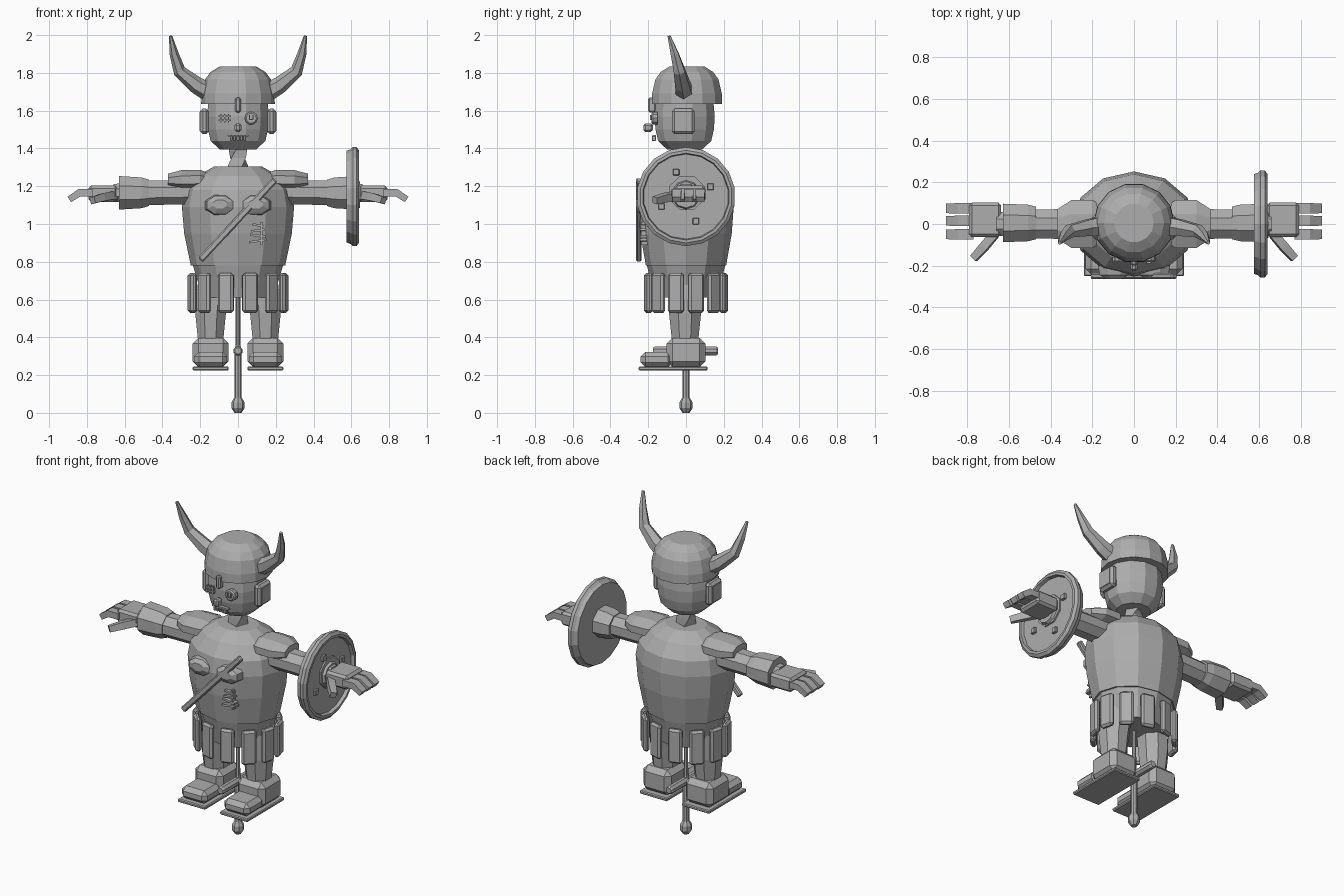
import bpy, bmesh
from math import cos, sin, pi, radians
from mathutils import Vector, Matrix

if "Cube" in bpy.data.objects:
    bpy.data.objects.remove(bpy.data.objects["Cube"], do_unlink=True)

gray = bpy.data.materials.new("plain_gray")
gray.use_nodes = True
gray.diffuse_color = (0.42, 0.42, 0.42, 1)
gray.node_tree.nodes["Principled BSDF"].inputs["Base Color"].default_value = gray.diffuse_color

X, Y, Z = Vector((1, 0, 0)), Vector((0, 1, 0)), Vector((0, 0, 1))
SIDES = (("left", 1), ("right", -1))


def finish(name, bm):
    bmesh.ops.recalc_face_normals(bm, faces=bm.faces)
    me = bpy.data.meshes.new(name)
    bm.to_mesh(me)
    bm.free()
    me.materials.append(gray)
    ob = bpy.data.objects.new(name, me)
    bpy.context.collection.objects.link(ob)
    return ob


def box(name, center, size, bevel=0.0, rot=None, taper=1.0):
    """Box with chamfered edges; taper scales its top."""
    bm = bmesh.new()
    bmesh.ops.create_cube(bm, size=1)
    for v in bm.verts:
        k = taper if v.co.z > 0 else 1
        v.co = Vector((v.co.x * size[0] * k, v.co.y * size[1] * k, v.co.z * size[2]))
    if bevel:
        bmesh.ops.bevel(bm, geom=bm.edges[:], offset=bevel, segments=1, affect='EDGES')
    m = Matrix.Translation(center) @ (rot.to_4x4() if rot else Matrix())
    bm.transform(m)
    return finish(name, bm)


def loft(name, rings, sides=8, axis=None, phase=0.0, twist=0.0):
    """Skin of rings (point, radius_u, radius_v) along a path."""
    bm = bmesh.new()
    pts = [Vector(r[0]) for r in rings]
    loops = []
    for i, (p, ru, rv) in enumerate(rings):
        t = axis or (pts[min(i + 1, len(pts) - 1)] - pts[max(i - 1, 0)]).normalized()
        ref = Z if abs(t.y) > 0.9 else Y
        u = ref.cross(t).normalized()
        v = t.cross(u)
        a0 = phase + twist * i
        loops.append([bm.verts.new(pts[i] + u * ru * cos(a0 + 2 * pi * k / sides)
                                   + v * rv * sin(a0 + 2 * pi * k / sides))
                      for k in range(sides)])
    for a, b in zip(loops, loops[1:]):
        for k in range(sides):
            j = (k + 1) % sides
            bm.faces.new((a[k], a[j], b[j], b[k]))
    bm.faces.new(loops[0])
    bm.faces.new(loops[-1])
    return finish(name, bm)


def lathe(name, profile, sides=12, y=0.0, sy=1.0, phase=0.0):
    """Upright turned form from (radius, height) pairs."""
    return loft(name, [((0, y, z), r, r * sy) for r, z in profile], sides, Z, phase)


# Torso, hips, neck
lathe("torso", [(.25, .78), (.285, .95), (.297, 1.09), (.28, 1.18), (.215, 1.255),
                (.125, 1.305)], 12, 0, .85)
lathe("hips", [(.19, .61), (.22, .72), (.24, .785)], 12, 0, .87)
loft("twisted_neck", [((0, 0, 1.27 + .04 * i), .062 - .004 * i, .062 - .004 * i)
                      for i in range(5)], 4, Z, 0, radians(25))

# Skirt slats in an oval ring
for i in range(12):
    a = radians(15 + 30 * i)
    box(f"skirt_slat_{i + 1}", (.25 * cos(a), .205 * sin(a), .635), (.035, .085, .21), .012,
        Matrix.Rotation(a, 3, 'Z'))

# Head and helmet
lathe("head", [(.10, 1.395), (.15, 1.44), (.165, 1.5), (.17, 1.57), (.16, 1.67)], 12, -.007, .97, radians(15))
lathe("helmet", [(.17, 1.635), (.195, 1.635), (.193, 1.69), (.175, 1.765), (.145, 1.805),
                 (.095, 1.835)], 14, .005, .98)

# Face: stitched eye, button eye, nose, brow bar, teeth
box("brow_bar", (0, -.18, 1.63), (.03, .04, .08), .008)
box("nose", (0, -.2, 1.51), (.035, .05, .045), .01)
for z in (1.55, 1.57):
    box("stitch_line", (-.07, -.168, z), (.065, .02, .007))
for x in (-.09, -.07, -.05):
    box("stitch_cross", (x, -.17, 1.56), (.007, .022, .045))
loft("button_eye", [((.07, -.15, 1.56), .035, .035), ((.07, -.175, 1.56), .035, .035),
                    ((.07, -.182, 1.56), .027, .027)], 10)
for x in (.06, .08):
    box("button_thread", (x, -.184, 1.565), (.006, .012, .025))
box("button_thread_base", (.07, -.184, 1.553), (.025, .012, .006))
box("mouth", (0, -.168, 1.468), (.11, .02, .008))
for i in range(5):
    box(f"tooth_{i + 1}", (-.036 + .018 * i, -.17, 1.453), (.014, .022, .026), .003)

for side, s in SIDES:
    # Ear plates and horns
    box(f"{side}_ear", (s * .178, -.015, 1.543), (.045, .12, .135), .014)
    box(f"{side}_ear_inset", (s * .2, -.015, 1.543), (.008, .085, .10))
    loft(f"{side}_horn", [((s * .16, -.01, 1.70), .05, .05), ((s * .22, -.018, 1.735), .045, .045),
                          ((s * .31, -.035, 1.81), .034, .034), ((s * .338, -.06, 1.9), .024, .024),
                          ((s * .357, -.09, 1.995), .009, .009)], 6)

    # Shoulder, arm and cuff
    loft(f"{side}_shoulder", [((s * .15, 0, 1.235), .035, .09), ((s * .2, 0, 1.235), .056, .125),
                              ((s * .3, 0, 1.233), .056, .125), ((s * .37, 0, 1.23), .04, .075)],
         8, X, radians(22.5))
    loft(f"{side}_arm", [((s * .2, 0, 1.17), .07, .08), ((s * .48, 0, 1.165), .07, .075),
                         ((s * .66, 0, 1.165), .05, .06)], 8, X, radians(22.5))
    loft(f"{side}_cuff", [((s * .47, .005, 1.165), .075, .085), ((s * .51, .005, 1.165), .088, .095),
                          ((s * .63, .005, 1.165), .096, .1)], 8, X, radians(22.5))

    # Hand, fingers, thumb
    box(f"{side}_hand", (s * .715, .02, 1.16), (.155, .165, .085), .014)
    for i, y in enumerate((.075, .015, -.05)):
        loft(f"{side}_finger_{i + 1}", [((s * .77, y, 1.165), .028, .036), ((s * .84, y, 1.165), .028, .036),
                                        ((s * .893, y, 1.13), .024, .032)], 4, None, pi / 4)
    loft(f"{side}_thumb", [((s * .67, -.05, 1.15), .03, .03), ((s * .72, -.11, 1.14), .03, .03),
                           ((s * .77, -.165, 1.125), .025, .025)], 4, None, pi / 4)

    # Leg, boot, toe, sole
    x = s * .145
    loft(f"{side}_leg", [((x, -.005, .38), .072, .075), ((x, -.005, .53), .088, .092),
                         ((x * .9, 0, .68), .09, .1)], 8, Z, radians(22.5))
    box(f"{side}_boot", (x, 0, .32), (.19, .205, .155), .03)
    box(f"{side}_toe", (x, -.155, .283), (.175, .17, .08), .025)
    box(f"{side}_sole", (x, -.068, .235), (.19, .365, .02), .005)

    # Chest lens bumps
    loft(f"{side}_chest_plate", [((s * .095, -.2, 1.1), .085, .06), ((s * .095, -.245, 1.1), .075, .052),
                                 ((s * .095, -.265, 1.105), .04, .025)], 8, Y, radians(22.5))

# Diagonal chest stick
slant = (Vector((.195, -.25, 1.235)) - Vector((-.2, -.25, .81)))
box("chest_stick", (-.002, -.25, 1.022), (.03, .035, slant.length), .007,
    slant.to_track_quat('Z', 'Y').to_matrix())

# Stitched patch on the belly
for i in range(4):
    box(f"rib_stitch_{i + 1}", (.105, -.225, .91 + .028 * i), (.095 - .012 * i, .035, .012), 0,
        Matrix.Rotation(radians(8 if i % 2 else -8), 3, 'Y'))
box("rib_seam", (.125, -.222, .95), (.012, .035, .12))

# Round shield with raised rim and bolts, on the left forearm
C = (0, 1.145)
loft("shield", [((x, C[0], C[1]), r, r) for x, r in
                ((.575, .243), (.595, .25), (.608, .262), (.628, .262), (.64, .245), (.64, .23), (.62, .225))],
     18, X)
for i in range(4):
    a = radians(22 + 90 * i)
    box(f"shield_bolt_{i + 1}", (.625, C[0] + .14 * cos(a), C[1] + .14 * sin(a)), (.02, .034, .034), .003)
loft("shield_boss", [((.61, 0, 1.155), .085, .085), ((.645, 0, 1.155), .07, .07)], 10, X)

# Stand pole with ball foot and cross peg
lathe("pole", [(.019, .04), (.019, .33), (.013, .36), (.012, .65)], 8)
lathe("pole_ball", [(.018, 0), (.035, .025), (.035, .055), (.02, .08)], 8)
loft("cross_peg", [((0, y, .328), r, r) for y, r in
                   ((-.175, .018), (-.165, .025), (.16, .025), (.17, .018))], 8, Y, radians(22.5))
